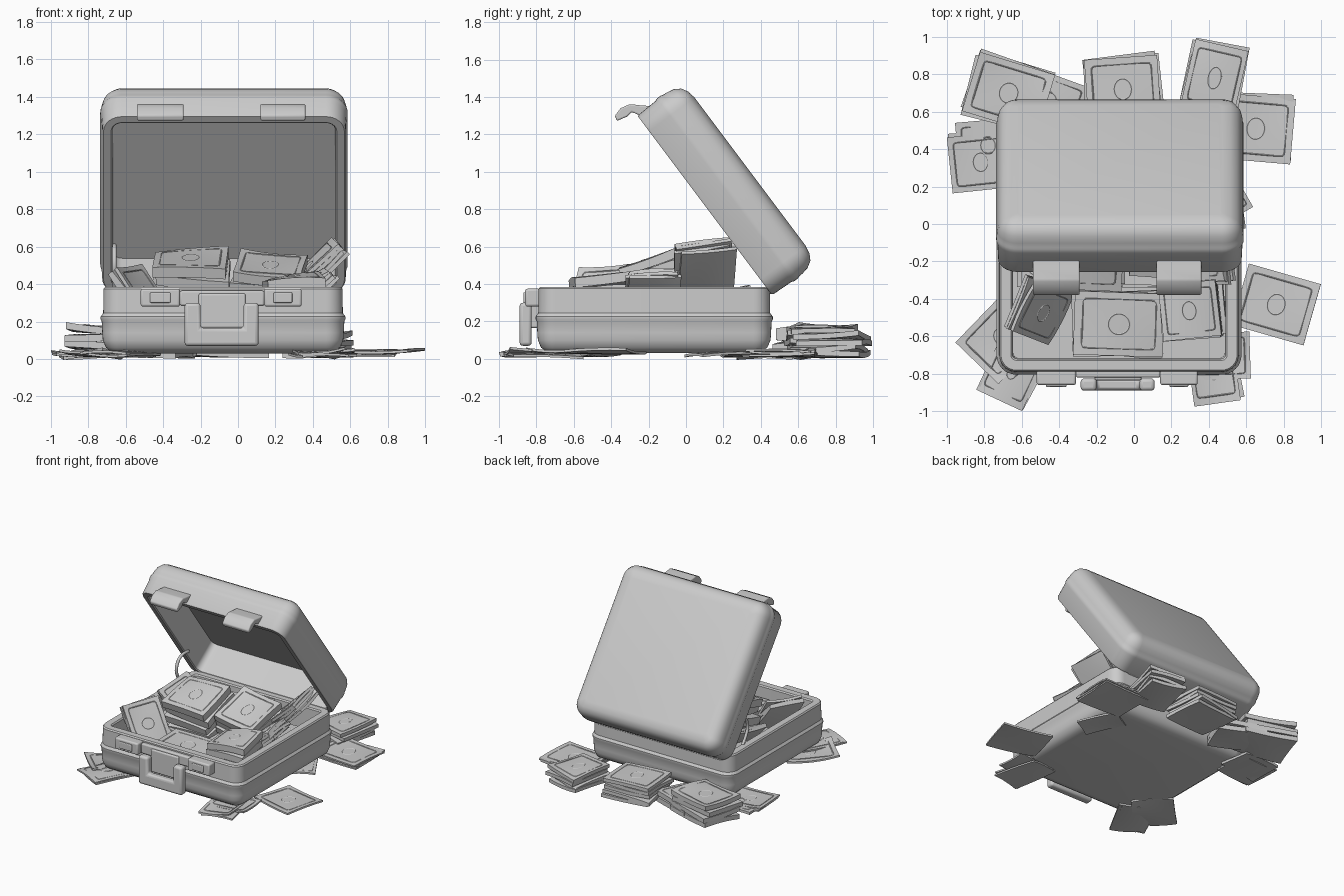
import bpy, bmesh, math, random
from mathutils import Matrix, Vector, Euler

if "Cube" in bpy.data.objects:
    bpy.data.objects.remove(bpy.data.objects["Cube"])

random.seed(4)


def finish(name, bm, angle=35, bevel=0.0, mat=None):
    bmesh.ops.recalc_face_normals(bm, faces=bm.faces)
    me = bpy.data.meshes.new(name)
    bm.to_mesh(me)
    bm.free()
    ob = bpy.data.objects.new(name, me)
    bpy.context.collection.objects.link(ob)
    if mat:
        ob.matrix_world = mat
    if bevel:
        m = ob.modifiers.new("bevel", 'BEVEL')
        m.width, m.segments = bevel, 3
    bpy.ops.object.select_all(action='DESELECT')
    ob.select_set(True)
    bpy.context.view_layer.objects.active = ob
    bpy.ops.object.shade_smooth_by_angle(angle=math.radians(angle))
    return ob


def shell(name, hx, hy, radius, profile, mat):
    """Loft rounded rectangles through (inset, z) steps and cap both ends."""
    bm = bmesh.new()
    rings = []
    for inset, z in profile:
        r = max(radius - inset, 0.025)
        ring = []
        for q, (sx, sy) in enumerate(((1, 1), (-1, 1), (-1, -1), (1, -1))):
            for k in range(9):
                a = math.radians(90 * q + 90 * k / 8)
                ring.append(bm.verts.new((sx * (hx - inset - r) + r * math.cos(a),
                                          sy * (hy - inset - r) + r * math.sin(a), z)))
        rings.append(ring)
    for a, b in zip(rings, rings[1:]):
        for i in range(len(a)):
            j = (i + 1) % len(a)
            bm.faces.new((a[i], a[j], b[j], b[i]))
    bm.faces.new(rings[0])
    bm.faces.new(rings[-1])
    return finish(name, bm, mat=mat)


def prism(name, pts, a, b, axis, bevel):
    """Extrude a 2D outline along x (points are y,z) or y (points are x,z)."""
    bm = bmesh.new()
    place = (lambda p, t: (t, p[0], p[1])) if axis == 'x' else (lambda p, t: (p[0], t, p[1]))
    lo = [bm.verts.new(place(p, a)) for p in pts]
    hi = [bm.verts.new(place(p, b)) for p in pts]
    bm.faces.new(lo)
    bm.faces.new(hi)
    for i in range(len(pts)):
        j = (i + 1) % len(pts)
        bm.faces.new((lo[i], lo[j], hi[j], hi[i]))
    return finish(name, bm, bevel=bevel)


def rect(x0, x1, z0, z1):
    return [(x0, z0), (x1, z0), (x1, z1), (x0, z1)]


def money(name, loc, size, height, layers, rot=(0, 0, 0), bend=0.012):
    """Pile of bent paper bundles with an embossed frame and oval on top."""
    bm = bmesh.new()
    w, d = size
    t = height / layers
    N = 8
    for n in range(layers):
        loose = n < layers - 1
        ang = math.radians(random.uniform(-4, 4)) if loose else 0
        dx, dy = (random.uniform(-.015, .015), random.uniform(-.015, .015)) if loose else (0, 0)
        b1, b2, b3 = (random.uniform(-1, 1) * bend for _ in range(3))

        def place(u, v, h):
            z = n * t + h + b1 * (u * u - .4) + b2 * u * v + b3 * v * v * u
            x, y = u * w / 2, v * d / 2
            return Vector((x * math.cos(ang) - y * math.sin(ang) + dx,
                           x * math.sin(ang) + y * math.cos(ang) + dy, z))

        top = t * (.86 if layers > 1 else 1)
        lo, hi = ([[bm.verts.new(place(2 * i / N - 1, 2 * j / N - 1, h)) for j in range(N + 1)]
                   for i in range(N + 1)] for h in (0, top))
        for i in range(N):
            for j in range(N):
                for g in (lo, hi):
                    bm.faces.new((g[i][j], g[i + 1][j], g[i + 1][j + 1], g[i][j + 1]))
            for e in (0, N):
                bm.faces.new((lo[i][e], lo[i + 1][e], hi[i + 1][e], hi[i][e]))
                bm.faces.new((lo[e][i], lo[e][i + 1], hi[e][i + 1], hi[e][i]))
    # printed frame and oval as low ridges
    for rx, ry, power, wid in ((.84, .80, .12, .04), (.27, .36, 1, .07)):
        loops = []
        for off, h in ((0, -.001), (wid / 2, .0025), (wid, -.001)):
            loop = []
            for k in range(32):
                a = 2 * math.pi * (k + .5) / 32
                c, s = math.cos(a), math.sin(a)
                loop.append(bm.verts.new(place(
                    (rx - off) * math.copysign(abs(c) ** power, c),
                    (ry - off) * math.copysign(abs(s) ** power, s), top + h)))
            loops.append(loop)
        for a, b in zip(loops, loops[1:]):
            for k in range(32):
                m = (k + 1) % 32
                bm.faces.new((a[k], a[m], b[m], b[k]))
    e = Euler([math.radians(r) for r in rot])
    return finish(name, bm, 30, mat=Matrix.Translation(loc) @ e.to_matrix().to_4x4())


# case base
shell("case_base", .65, .63, .10, [
    (.10, .03), (.06, .036), (.025, .06), (.008, .10), (.005, .14), (.002, .20), (-.004, .212),
    (-.004, .226), (.010, .245), (.012, .375), (.02, .385), (.072, .385), (.08, .375), (.085, .08)],
    Matrix.Translation((-.08, -.17, 0)))

# open lid, tilted back on the rear edge
lid_mat = Matrix(((1, 0, 0, -.075), (0, .6, .8, .10), (0, -.8, .6, .82), (0, 0, 0, 1)))
shell("case_lid", .665, .615, .12, [
    (.075, .25), (.07, .008), (.062, 0), (.022, 0), (.015, .01), (.010, .125), (.004, .14),
    (.004, .165), (.008, .175), (.010, .20), (.018, .24), (.04, .275), (.075, .295), (.12, .303)], lid_mat)

# latches: lower blocks with keepers, upper hooked hasps
hasp = [(-.17, 1.35), (-.24, 1.355), (-.30, 1.362), (-.35, 1.34), (-.38, 1.30), (-.37, 1.272),
        (-.315, 1.295), (-.29, 1.32), (-.22, 1.29)]
for side, x0, x1 in (("left", -.52, -.31), ("right", .14, .34)):
    prism(side + "_latch_block", rect(-.86, -.78, .28, .375), x0, x1, 'x', .012)
    prism(side + "_latch_button", rect(x0 + .05, x1 - .05, .30, .355), -.87, -.84, 'y', .006)
    prism(side + "_hasp", hasp, x0 - .02, x1 + .02, 'x', .008)

# handle
prism("handle", [(-.285, .07), (.11, .07), (.11, .30), (.03, .30), (.03, .165),
                 (-.20, .165), (-.20, .30), (-.285, .30)], -.89, -.825, 'y', .018)
prism("handle_mount", rect(-.21, .04, .165, .35), -.835, -.78, 'y', .01)
prism("handle_hinge_bar", rect(-.31, .14, .285, .365), -.82, -.78, 'y', .01)

# rear hinge
prism("rear_hinge", rect(.41, .46, .345, .385), -.60, .44, 'x', .012)

# lid support strap
cu = bpy.data.curves.new("lid_strap", 'CURVE')
cu.dimensions, cu.bevel_depth = '3D', .012
sp = cu.splines.new('NURBS')
path = [(-.66, .24, .34), (-.66, .17, .42), (-.66, .13, .52), (-.66, .2, .62), (-.66, .30, .60)]
sp.points.add(len(path) - 1)
for p, c in zip(sp.points, path):
    p.co = (*c, 1)
sp.use_endpoint_u, sp.order_u = True, 3
bpy.context.collection.objects.link(bpy.data.objects.new("lid_strap", cu))

# money inside the case: name, location, size, height, layers, rotation
for row in (
    ("floor_fill_left", (-.38, -.03, .08), (.46, .6), .20, 4, (0, 0, 2)),
    ("floor_fill_right", (.18, -.03, .08), (.5, .6), .20, 4, (0, 0, -2)),
    ("front_stack", (-.08, -.52, .09), (.48, .34), .22, 4, (4, 0, -2)),
    ("tall_stack_left", (-.25, -.11, .29), (.39, .35), .27, 4, (17, 0, -3)),
    ("tall_stack_right", (.17, -.04, .28), (.36, .36), .25, 4, (20, 3, -6)),
    ("right_front_stack", (.33, -.44, .09), (.31, .30), .36, 6, (3, -6, 6)),
    ("leaning_stack_right", (.43, .10, .42), (.42, .30), .10, 4, (8, -44, 0)),
    ("leaning_stack_right_front", (.38, -.17, .30), (.36, .28), .10, 4, (0, -40, 4)),
    ("leaning_stack_left", (-.53, -.45, .31), (.36, .30), .07, 3, (6, 52, -22)),
    ("leaning_stack_back_left", (-.53, .06, .33), (.32, .32), .05, 2, (14, 38, 0)),
    ("back_stack", (-.1, .20, .24), (.42, .28), .13, 3, (10, 0, 8)),
):
    money(*row)

# money on the ground around the case
for row in (
    ("ground_stack_back_left", (-.67, .70, .01), (.42, .33), .17, 4, (0, 0, -17)),
    ("ground_stack_back_left_low", (-.46, .66, .01), (.38, .28), .09, 2, (0, 0, -20)),
    ("ground_stack_back", (-.06, .72, .01), (.39, .34), .16, 5, (0, 0, 4)),
    ("ground_stack_back_right", (.43, .78, .01), (.29, .36), .13, 4, (0, 0, -13)),
    ("ground_bills_right_back", (.65, .51, .012), (.40, .35), .04, 3, (0, 0, -5)),
    ("ground_bills_left", (-.82, .33, .012), (.33, .30), .025, 2, (0, 0, 6)),
    ("ground_bills_left_under", (-.78, .42, .01), (.33, .27), .02, 1, (0, 0, 5)),
    ("ground_bill_right_front", (.76, -.43, .03), (.40, .34), .014, 1, (0, -3, -16), .02),
    ("ground_bill_front_left", (-.70, -.60, .018), (.40, .32), .014, 1, (0, 0, 46), .02),
    ("ground_bills_front_left", (-.64, -.77, .014), (.27, .38), .03, 2, (0, 0, -25)),
    ("ground_bills_front_right", (.42, -.77, .014), (.25, .38), .03, 2, (0, 0, 8)),
    ("ground_bill_front_right", (.46, -.705, .03), (.32, .25), .014, 1, (0, 0, 2)),
    ("ground_bill_right", (.47, .18, .02), (.32, .20), .014, 1, (0, 0, -60)),
):
    money(*row)
